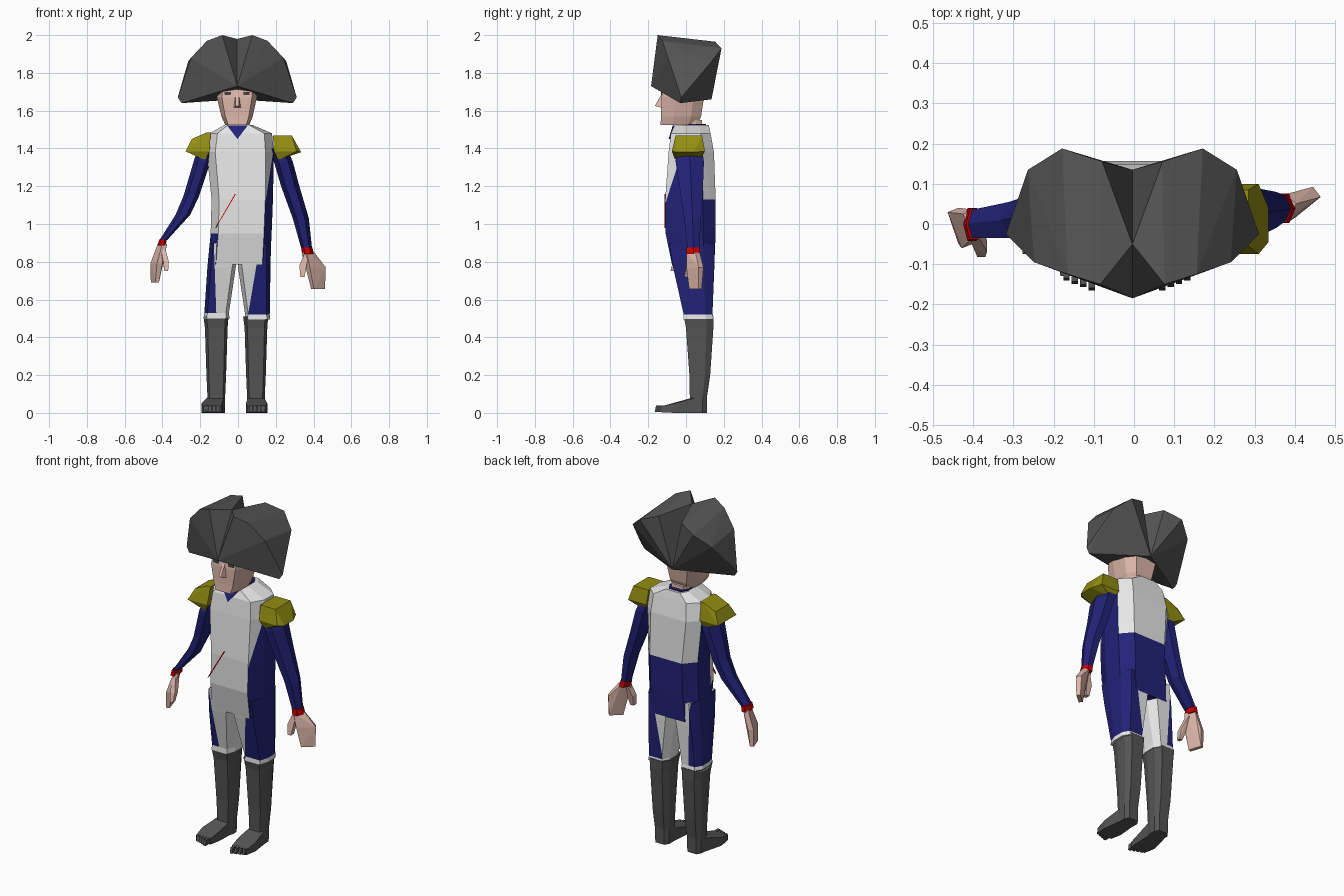
import bpy, bmesh
from mathutils import Vector

if "Cube" in bpy.data.objects:
    bpy.data.objects.remove(bpy.data.objects["Cube"])


def material(name, r, g, b):
    m = bpy.data.materials.new(name)
    m.diffuse_color = (r, g, b, 1)
    m.use_nodes = True
    m.node_tree.nodes["Principled BSDF"].inputs["Base Color"].default_value = m.diffuse_color
    return m


WHITE = material("white cloth", 0.82, 0.82, 0.82)
BLUE = material("navy cloth", 0.016, 0.016, 0.19)
GREY = material("dark felt", 0.09, 0.09, 0.09)
SKIN = material("skin", 0.72, 0.47, 0.4)
GOLD = material("dull gold", 0.29, 0.27, 0.006)
RED = material("red trim", 0.6, 0.0, 0.0)
EYE = material("eye grey", 0.05, 0.05, 0.05)

OCTAGON = [(-.75, -1), (.75, -1), (1, -.35), (1, .5), (.65, 1), (-.65, 1), (-1, .5), (-1, -.35)]
HEXAGON = [(-.5, -1), (.5, -1), (1, 0), (.5, 1), (-.5, 1), (-1, 0)]


def finish(name, bm, mats, rule=None):
    bmesh.ops.recalc_face_normals(bm, faces=bm.faces)
    if rule:
        for f in bm.faces:
            f.material_index = rule(f.calc_center_median(), f.normal)
    me = bpy.data.meshes.new(name)
    bm.to_mesh(me)
    bm.free()
    for m in mats:
        me.materials.append(m)
    ob = bpy.data.objects.new(name, me)
    bpy.context.collection.objects.link(ob)
    return ob


def loft(name, rings, mats, section=OCTAGON, rule=None, cut=None):
    """Join horizontal sections given as (z, x0, x1, y0, y1)."""
    bm = bmesh.new()
    loops = [[bm.verts.new(((x0 + x1) / 2 + u * (x1 - x0) / 2,
                            (y0 + y1) / 2 + v * (y1 - y0) / 2, z)) for u, v in section]
             for z, x0, x1, y0, y1 in rings]
    n = len(section)
    for a, b in zip(loops, loops[1:]):
        for i in range(n):
            j = (i + 1) % n
            bm.faces.new((a[i], a[j], b[j], b[i]))
    bm.faces.new(loops[0])
    bm.faces.new(loops[-1])
    if cut:
        bmesh.ops.bisect_plane(bm, geom=bm.verts[:] + bm.edges[:] + bm.faces[:],
                               plane_co=cut[0], plane_no=cut[1])
    return finish(name, bm, mats, rule)


def hull(name, pts, mat):
    bm = bmesh.new()
    for p in pts:
        bm.verts.new(p)
    res = bmesh.ops.convex_hull(bm, input=bm.verts[:])
    junk = {g for g in res["geom_interior"] + res["geom_unused"] if isinstance(g, bmesh.types.BMVert)}
    bmesh.ops.delete(bm, geom=list(junk), context='VERTS')
    bmesh.ops.dissolve_limit(bm, angle_limit=0.03, verts=bm.verts[:], edges=bm.edges[:])
    return finish(name, bm, [mat])


def blocks(*layers):
    """Corner points of rectangles (z, x0, x1, y0, y1)."""
    return [(x, y, z) for z, x0, x1, y0, y1 in layers for x in (x0, x1) for y in (y0, y1)]


def slab(*layers):
    """Corner points of slanted strips (z, start x, start y, end x, end y, half thickness)."""
    pts = []
    for z, xa, ya, xb, yb, t in layers:
        side = Vector((ya - yb, xb - xa)).normalized() * t
        pts += [(x + k * side.x, y + k * side.y, z) for x, y in ((xa, ya), (xb, yb)) for k in (-1, 1)]
    return pts


# Two-lobed hat, each lobe meeting the other along the middle
for s, side in ((-1, "left"), (1, "right")):
    lobe = [(0, -.05, 1.98), (0, -.185, 1.73), (0, .135, 1.66), (0, 0, 1.68),
            (.08, -.15, 2.0), (.16, -.125, 1.97), (.245, -.095, 1.88), (.315, -.025, 1.67),
            (.295, -.03, 1.64), (.26, .135, 1.86), (.175, .188, 1.93), (.075, .155, 1.965)]
    hull(side + "_hat_lobe", [(s * x - .004, y, z) for x, y, z in lobe], GREY)

# Head, neck, nose and eyes
loft("head", [(1.525, -.068, .06, -.135, .06), (1.57, -.088, .078, -.132, .08),
              (1.67, -.112, .1, -.13, .095), (1.72, -.105, .1, -.122, .05)], [SKIN])
loft("neck", [(1.46, -.055, .05, -.05, .09), (1.55, -.06, .055, -.06, .085)], [SKIN])
loft("collar", [(1.46, -.07, .07, -.06, .115), (1.53, -.062, .06, -.045, .105)], [BLUE])
hull("nose", [(-.012, -.128, 1.69), (.004, -.128, 1.69), (-.024, -.128, 1.615),
              (.016, -.128, 1.615), (-.012, -.165, 1.625), (.004, -.165, 1.625)], SKIN)
for x, side in ((-.055, "left"), (.045, "right")):
    hull(side + "_eye", blocks((1.683, x - .016, x + .016, -.133, -.125),
                               (1.7, x - .018, x + .018, -.131, -.123)), EYE)

# Torso: white front and upper back, blue sides and lower back, slanted front seam
SEAM, SEAM_DIR = Vector((.12, 0, .95)), Vector((.39, 0, -.06))


def torso_rule(c, n):
    if c.z > 1.39 or n.y < -.8:
        return 0
    if n.y < -.2 and (c.x < 0 and c.z > 1 or c.x > 0 and (c - SEAM).dot(SEAM_DIR) < 0):
        return 0
    return int(not (n.y > .5 and c.z > 1.13))


loft("torso", [(1.525, -.07, .075, -.06, .12), (1.48, -.15, .18, -.08, .13),
               (1.38, -.165, .19, -.092, .148), (1.13, -.14, .185, -.11, .157),
               (.95, -.145, .178, -.108, .157), (.785, -.158, .17, -.074, .15)],
     [WHITE, BLUE], rule=torso_rule, cut=(SEAM, SEAM_DIR))
hull("collar_point", [(x, y + d, z) for d in (0, .008) for x, y, z in
                      ((-.058, -.07, 1.522), (.052, -.07, 1.522), (-.003, -.092, 1.45))], BLUE)
hull("red_piping", [(x, y, z) for y in (-.113, -.105) for x, z in
                    ((-.12, .98), (-.116, .98), (-.01, 1.16), (-.016, 1.16))], RED)

# Thighs: cut along a slanted line, blue outside and white inside, white hem
thighs = {"left": ([(.9, -.15, .01, -.09, .15), (.77, -.162, -.012, -.068, .15),
                    (.53, -.178, -.048, -.012, .14), (.5, -.183, -.045, -.013, .145)],
                   (-.115, 0, .53), (-1, 0, -.035)),
          "right": ([(.9, -.01, .175, -.09, .15), (.77, .0, .172, -.068, .15),
                     (.52, .038, .168, -.012, .14), (.495, .035, .17, -.013, .145)],
                    (.055, 0, .53), (1, 0, -.17))}
for side, (rings, co, no) in thighs.items():
    def thigh_rule(c, n, co=Vector(co), no=Vector(no)):
        return int((c - co).dot(no) > 0 and c.z > .53)
    loft(side + "_thigh", rings, [WHITE, BLUE], rule=thigh_rule, cut=(co, no))

# Boots, feet and toe bumps
for s, x, side in ((-1, -.115, "left"), (1, .095, "right")):
    loft(side + "_boot", [(.51, x - .068, x + .065, -.012, .146), (.45, x - .06, x + .06, .0, .145),
                          (.2, x - .052, x + .052, .018, .128), (.09, x - .047, x + .047, .02, .112),
                          (0, x - .045, x + .045, .02, .11)], [GREY])
    t = x + s * (.02 if s < 0 else .005)
    hull(side + "_foot", [(x + i, .09, z) for i in (-.04, .04) for z in (0, .09)]
         + [(x + i, .015, .075) for i in (-.038, .038)]
         + [(t + i, -.06, z) for i in (-.058, .055) for z in (0, .05)]
         + [(t + i, -.13, z) for i in (-.048, .046) for z in (.003, .035)], GREY)
    for i in range(4):
        tx = t + s * (-.03 + i * .021)
        tip = -.165 + i * .008
        hull(f"{side}_toe_{i + 1}", blocks((.005, tx - .008, tx + .008, tip, -.115),
                                           (.038, tx - .008, tx + .008, tip + .006, -.115)), GREY)

# Sleeves with red cuffs
loft("left_sleeve", [(1.41, -.21, -.13, -.045, .08), (1.33, -.235, -.145, -.06, .085),
                     (1.15, -.288, -.205, -.035, .07), (1.05, -.33, -.252, -.035, .055),
                     (.915, -.415, -.375, -.035, .035)], [BLUE], HEXAGON)
loft("left_cuff", [(.918, -.418, -.378, -.038, .038), (.885, -.425, -.382, -.042, .04)], [RED], HEXAGON)
loft("right_sleeve", [(1.4, .16, .26, -.05, .085), (1.33, .19, .29, -.055, .095),
                      (1.2, .228, .325, -.035, .09), (1.03, .29, .375, -.01, .08),
                      (.87, .335, .392, .008, .07)], [BLUE], HEXAGON)
loft("right_cuff", [(.875, .334, .394, .004, .072), (.84, .34, .402, .002, .076)], [RED], HEXAGON)

# Hands turned slightly inwards, with thumbs
hull("left_hand", slab((.895, -.412, .03, -.388, -.03, .014), (.79, -.45, .035, -.415, -.055, .015),
                       (.69, -.452, .03, -.428, -.045, .01)), SKIN)
hull("left_thumb", blocks((.87, -.41, -.385, -.035, .0), (.8, -.395, -.366, -.07, -.04),
                          (.75, -.39, -.37, -.082, -.06)), SKIN)
hull("right_hand", slab((.85, .35, .015, .39, .062, .018), (.77, .37, .015, .455, .08, .016),
                        (.655, .395, .025, .453, .075, .011)), SKIN)
hull("right_thumb", blocks((.84, .35, .375, .01, .05), (.78, .325, .355, .0, .035),
                           (.72, .33, .352, -.008, .02)), SKIN)

# Shoulder pads
hull("left_shoulder_pad", blocks((1.485, -.165, -.145, -.05, .075), (1.45, -.245, -.235, -.05, .075),
                                 (1.385, -.278, -.15, -.075, .095), (1.345, -.19, -.17, -.06, .08)), GOLD)
hull("right_shoulder_pad", blocks((1.468, .185, .285, -.055, .085), (1.385, .19, .31, -.075, .1),
                                  (1.345, .21, .23, -.06, .08)) + [(.335, -.045, 1.38), (.335, .04, 1.38)], GOLD)
